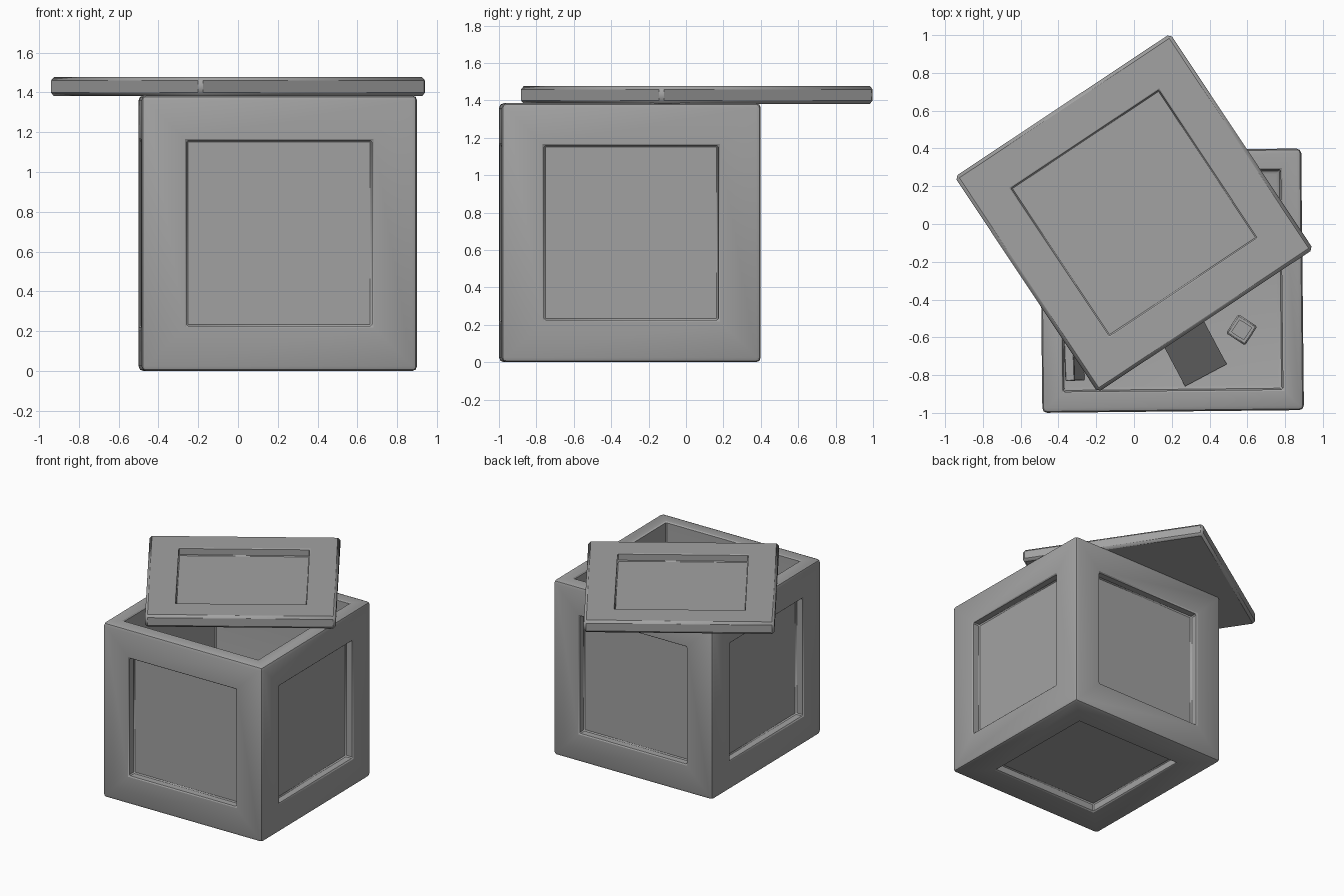
import bpy, bmesh, math
from mathutils import Matrix, Euler

old = bpy.data.objects.get("Cube")
if old:
    bpy.data.objects.remove(old, do_unlink=True)

grey = bpy.data.materials.new("plain grey")
grey.use_nodes = True
colour = (0.36, 0.36, 0.36, 1)
grey.diffuse_color = colour
grey.node_tree.nodes["Principled BSDF"].inputs["Base Color"].default_value = colour


def rounded_block(size, bevel, segments=2):
    """Block centred on its origin with softened edges."""
    bm = bmesh.new()
    bmesh.ops.create_cube(bm, size=1, matrix=Matrix.Diagonal((*size, 1)))
    if bevel:
        bmesh.ops.bevel(bm, geom=bm.edges[:], offset=bevel, segments=segments,
                        profile=0.5, affect='EDGES', clamp_overlap=True)
    bm.normal_update()
    return bm


def sink(bm, face, margin, depth):
    """Inset a face, then extrude it straight inward; returns the sunken face."""
    inward = -face.normal * depth
    bmesh.ops.inset_individual(bm, faces=[face], thickness=margin, use_even_offset=True)
    panel = bmesh.ops.extrude_discrete_faces(bm, faces=[face])["faces"][0]
    bmesh.ops.translate(bm, verts=panel.verts[:], vec=inward)
    bm.normal_update()
    return panel


def soften(bm, offset):
    """Chamfer the remaining right-angled edges."""
    sharp = [e for e in bm.edges if e.is_manifold and e.calc_face_angle() > 1.2]
    bmesh.ops.bevel(bm, geom=sharp, offset=offset, segments=1,
                    affect='EDGES', clamp_overlap=True)


def finish(name, bm, location, rotation=(0, 0, 0)):
    mesh = bpy.data.meshes.new(name)
    bmesh.ops.recalc_face_normals(bm, faces=bm.faces[:])
    bm.to_mesh(mesh)
    bm.free()
    mesh.materials.append(grey)
    obj = bpy.data.objects.new(name, mesh)
    bpy.context.collection.objects.link(obj)
    obj.location = location
    obj.rotation_euler = Euler([math.radians(a) for a in rotation])
    bpy.ops.object.select_all(action='DESELECT')
    obj.select_set(True)
    bpy.context.view_layer.objects.active = obj
    bpy.ops.object.shade_smooth_by_angle(angle=math.radians(40))


# Crate: five recessed panels and a deep open top
SIDE, WALL, ROUND = 1.385, 0.11, 0.025
bm = rounded_block((SIDE, SIDE, SIDE), ROUND)
for face in [f for f in bm.faces if f.calc_area() > 0.5]:
    if face.normal.z > 0.9:
        floor = sink(bm, face, WALL - ROUND, SIDE - WALL)
    else:
        sink(bm, face, 0.202, 0.065)
bmesh.ops.bevel(bm, geom=list(floor.edges), offset=0.025, segments=2,
                profile=0.5, affect='EDGES', clamp_overlap=True)
bm.normal_update()
soften(bm, 0.008)
finish("crate", bm, (0.2, -0.3, SIDE / 2), (0, 0, 0.6))

# Lid: turned slab with one recessed panel on top
bm = rounded_block((1.37, 1.37, 0.096), 0.018, 1)
top = max(bm.faces, key=lambda f: f.normal.z * f.calc_area())
sink(bm, top, 0.197, 0.06)
soften(bm, 0.006)
finish("lid", bm, (0, 0.058, 1.429), (0, 0, 33.6))

# Loose contents resting on the crate floor
bm = rounded_block((0.12, 0.12, 0.12), 0.008, 1)
for face in [f for f in bm.faces if f.calc_area() > 0.005]:
    sink(bm, face, 0.014, 0.008)
finish("small_box", bm, (0.57, -0.56, WALL + 0.06), (0, 0, -33))

finish("tilted_sheet", rounded_block((0.25, 0.5, 0.006), 0),
       (0.29, -0.63, WALL + 0.17), (40, 0, 28))

finish("leaning_board", rounded_block((0.05, 0.42, 0.5), 0.004, 1),
       (-0.32, -0.62, WALL + 0.25), (0, -6, 2))
